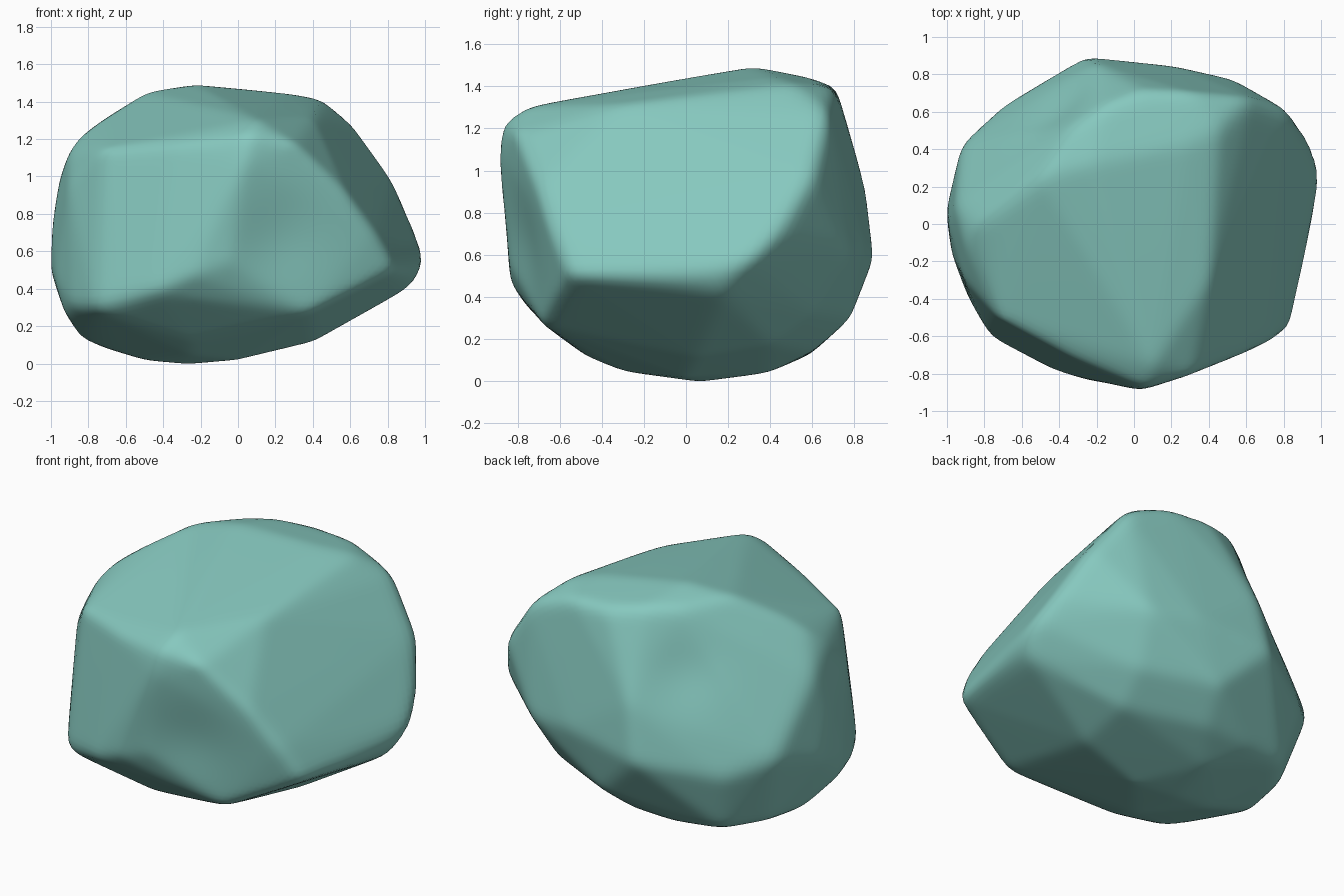
import bpy
import bmesh
import math
from mathutils import Vector
from mathutils.bvhtree import BVHTree

default_cube = bpy.data.objects.get("Cube")
if default_cube:
    bpy.data.objects.remove(default_cube, do_unlink=True)

CENTRE = Vector((0.0, 0.0, 0.72))
WEAR = 0.006  # spare thickness that the wearing down takes off again

# Ridge lines and edges that carve out the boulder
top_crown = [(-.5, .25, 1.45), (-.23, .32, 1.49), (-.32, .52, 1.43),
             (-.16, .63, 1.43), (.05, .71, 1.4), (.3, .7, 1.39),
             (.28, .42, 1.44), (.45, .5, 1.41), (.4, -.3, 1.31),
             (-.72, .07, 1.31)]
front_brow = [(-.72, -.5, 1.14), (-.33, -.71, 1.17), (.06, -.87, 1.22),
              (.03, -.89, 1.08), (.1, -.76, 1.3), (.31, -.8, 1.17)]
front_foot = [(-.88, -.4, .3), (-.76, -.61, .29), (-.45, -.77, .38),
              (-.25, -.83, .47), (-.04, -.84, .54), (.1, -.69, .29),
              (.38, -.68, .27)]
right_ridge = [(.57, -.7, .92), (.73, -.63, .7), (.84, -.55, .5),
               (.9, -.2, .48), (.95, 0, .5), (.98, .17, .52), (1, .3, .57),
               (.95, .43, .7), (.83, .6, .98), (.62, .67, 1.27),
               (.92, .18, .41)]
back_bulge = [(-.26, .89, .58), (-.2, .85, .92), (.22, .84, .65),
              (.53, .77, .62), (-.7, .63, .5), (.03, .78, .3),
              (.46, .6, .33)]
left_cheek = [(-1, .08, .5), (-.99, 0, .75), (-.95, .1, 1), (-.92, .43, .6),
              (-.84, 0, 1.22), (-.97, -.16, .45), (-.92, -.2, .26),
              (-.9, -.3, .95), (-.9, -.1, 1.13)]
underside = [(-.27, .07, 0), (0, 0, .025), (-.5, .05, .02), (-.7, .05, .08),
             (-.84, .03, .14), (-.79, .33, .15), (-.64, .54, .14),
             (-.34, .59, .13), (-.05, .59, .14), (-.2, .38, .04),
             (.4, .05, .12), (.42, .4, .18), (-.25, -.3, .05),
             (-.25, -.47, .12)]

# Shallow hollows: place, radius, depth
hollows = [((.2, -.76, .65), .25, .03), ((-.4, .6, 1.08), .2, .025)]


def hull_tree(lines):
    """Wrap a tight convex skin around the ridge lines."""
    bm = bmesh.new()
    for line in lines:
        for point in line:
            bm.verts.new(point)
    bmesh.ops.convex_hull(bm, input=bm.verts[:])
    tree = BVHTree.FromBMesh(bm)
    bm.free()
    return tree


def dent(co, spot, radius, depth):
    """Push a soft hollow into the surface."""
    spot = Vector(spot)
    strength = depth * math.exp(-((co - spot).length / radius) ** 2)
    return co + (CENTRE - spot).normalized() * strength


# Project an even sphere onto the skin
skin = hull_tree([top_crown, front_brow, front_foot, right_ridge,
                  back_bulge, left_cheek, underside])
bm = bmesh.new()
bmesh.ops.create_icosphere(bm, subdivisions=6, radius=1)
for vert in bm.verts:
    outward = vert.co.normalized()
    hit = skin.ray_cast(CENTRE, outward)[0]
    vert.co = hit + outward * WEAR
    for hollow in hollows:
        vert.co = dent(vert.co, *hollow)

# Wear the ridges down slightly
for step in range(4):
    bmesh.ops.smooth_vert(bm, verts=bm.verts[:], factor=0.5,
                          use_axis_x=True, use_axis_y=True, use_axis_z=True)

# Stand it on the ground
lowest = min(vert.co.z for vert in bm.verts)
bmesh.ops.translate(bm, verts=bm.verts[:], vec=Vector((0, 0, -lowest)))
bmesh.ops.recalc_face_normals(bm, faces=bm.faces[:])
for face in bm.faces:
    face.smooth = True

mesh = bpy.data.meshes.new("boulder")
bm.to_mesh(mesh)
bm.free()
boulder = bpy.data.objects.new("boulder", mesh)
bpy.context.collection.objects.link(boulder)

# Sea green stone
stone = bpy.data.materials.new("sea_green_stone")
stone.use_nodes = True
colour = (0.24, 0.58, 0.52, 1.0)
stone.diffuse_color = colour
shader = next(n for n in stone.node_tree.nodes if n.type == "BSDF_PRINCIPLED")
shader.inputs["Base Color"].default_value = colour
mesh.materials.append(stone)
